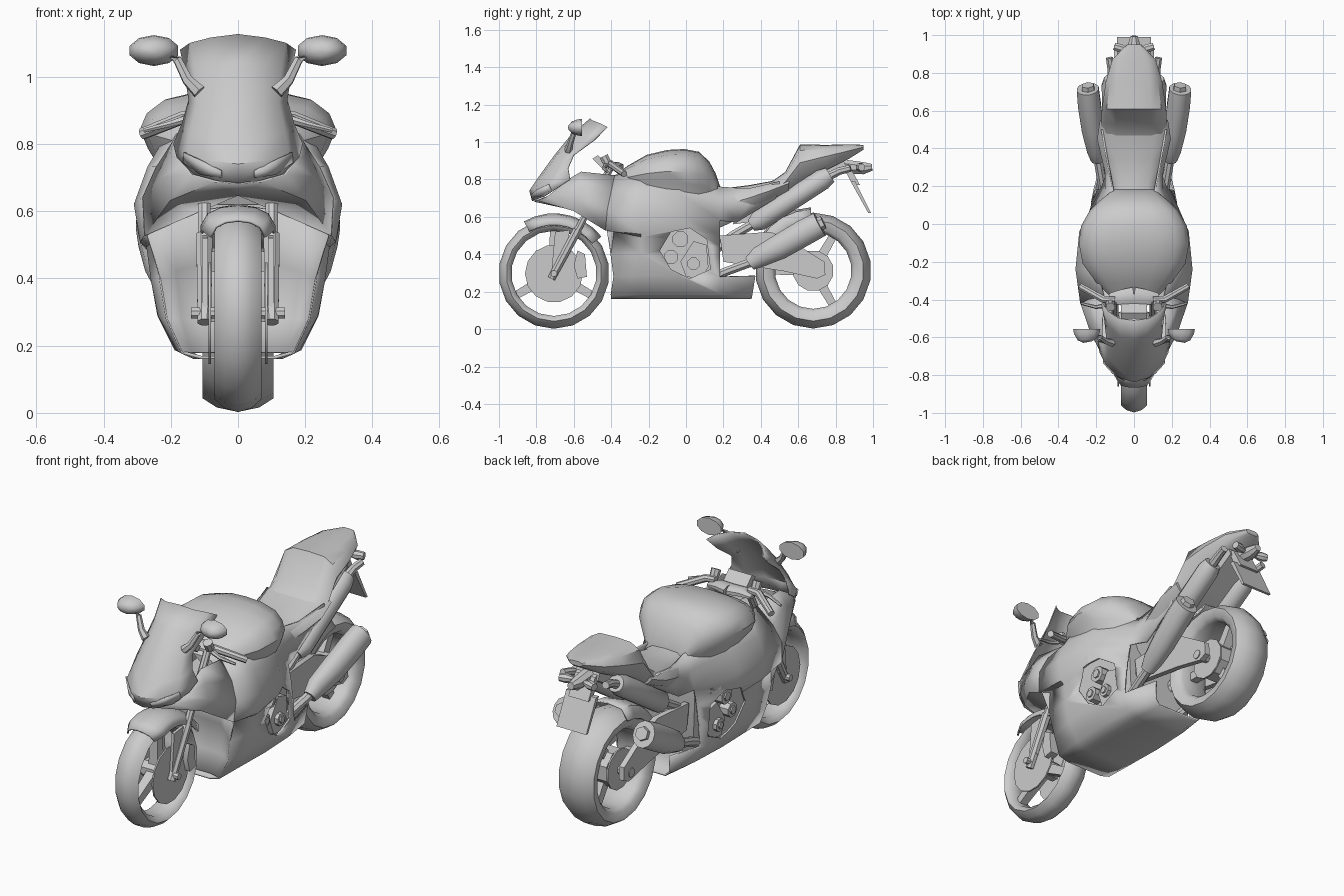
import bpy, bmesh, math
from mathutils import Vector

grey = bpy.data.materials.new("plain grey")
grey.diffuse_color = (0.6, 0.6, 0.6, 1)


def finish(name, bm, angle=40, mirror=False, thick=0):
    bmesh.ops.recalc_face_normals(bm, faces=bm.faces)
    me = bpy.data.meshes.new(name)
    bm.to_mesh(me)
    bm.free()
    me.materials.append(grey)
    ob = bpy.data.objects.new(name, me)
    bpy.context.collection.objects.link(ob)
    bpy.ops.object.select_all(action='DESELECT')
    ob.select_set(True)
    bpy.context.view_layer.objects.active = ob
    bpy.ops.object.shade_smooth_by_angle(angle=math.radians(angle))
    if mirror:
        ob.modifiers.new("mirror", 'MIRROR')
    if thick:
        s = ob.modifiers.new("thick", 'SOLIDIFY')
        s.thickness, s.offset = thick, 0
    return ob


def grid(name, cols, cap=False, **kw):
    """Skin between columns of points; None leaves a gap."""
    bm = bmesh.new()
    vs = [[bm.verts.new(p) if p else None for p in c] for c in cols]
    for a, b in zip(vs, vs[1:]):
        for i in range(len(a) - 1):
            q = [a[i], a[i + 1], b[i + 1], b[i]]
            if None not in q:
                bm.faces.new(q)
    if cap:
        bm.faces.new(vs[0])
        bm.faces.new(vs[-1])
    return finish(name, bm, **kw)


def tube(name, pts, radii, n=8, sx=1.0, mirror=True, angle=40):
    """Round or flattened bar through points, closed at both ends."""
    pts = [Vector(p) for p in pts]
    bm, rings = bmesh.new(), []
    for i, p in enumerate(pts):
        d = (pts[min(i + 1, len(pts) - 1)] - pts[max(i - 1, 0)]).normalized()
        ref = Vector((1, 0, 0)) if abs(d.x) < .8 else Vector((0, 0, 1))
        v = d.cross(ref).normalized()
        u = v.cross(d)
        rings.append([bm.verts.new(p + radii[i] * (u * sx * math.cos(t) + v * math.sin(t)))
                      for t in [2 * math.pi * (k + .5) / n for k in range(n)]])
    for a, b in zip(rings, rings[1:]):
        for k in range(n):
            bm.faces.new((a[k], a[(k + 1) % n], b[(k + 1) % n], b[k]))
    bm.faces.new(rings[0])
    bm.faces.new(rings[-1])
    return finish(name, bm, angle, mirror)


def disc(name, x0, x1, y, z, r, n=8, mirror=True):
    return tube(name, [(x0, y, z), (x1, y, z)], [r, r], n, mirror=mirror)


def plate(name, outline, x0, x1, mirror=True):
    """Side outline (y, z) extruded between two x values."""
    bm = bmesh.new()
    f = bm.faces.new([bm.verts.new((x0, y, z)) for y, z in outline])
    g = bmesh.ops.extrude_face_region(bm, geom=[f])["geom"]
    bmesh.ops.translate(bm, vec=(x1 - x0, 0, 0), verts=[v for v in g if isinstance(v, bmesh.types.BMVert)])
    return finish(name, bm, 30, mirror)


def wheel(name, y, z, R, w, rin, hub, turn):
    # tyre: rounded section spun about the axle
    prof = [(rin, -w * .65), (rin + .02, -w * .92), (R - .04, -w), (R - .013, -w * .6), (R, 0)]
    prof += [(r, -x) for r, x in prof[-2::-1]]
    n, bm = 18, bmesh.new()
    rings = [[bm.verts.new((x, y + r * math.cos(t), z + r * math.sin(t))) for r, x in prof]
             for t in [2 * math.pi * (k + .5) / n for k in range(n)]]
    for k in range(n):
        a, b = rings[k], rings[(k + 1) % n]
        for i in range(len(prof)):
            j = (i + 1) % len(prof)
            bm.faces.new((a[i], a[j], b[j], b[i]))
    finish(name + "_tyre", bm, 60)
    disc(name + "_hub", -.06, .06, y, z, hub, 8, False)
    # three spokes
    for k in range(3):
        t = turn + k * 2 * math.pi / 3
        c, s = math.cos(t), math.sin(t)
        tube(name + "_spoke", [(0, y, z), (0, y + rin * 1.03 * c, z + rin * 1.03 * s)], [.04, .03], 4, mirror=False)


wheel("front_wheel", -.706, .298, .296, .07, .228, .05, math.pi / 2)
wheel("rear_wheel", .68, .313, .31, .105, .205, .1, math.pi / 3)
disc("front_brake_disc", .08, .088, -.706, .297, .155, 14)
disc("rear_brake_disc", .07, .078, .68, .312, .11, 12)
disc("front_axle", 0, .14, -.706, .297, .018)
disc("rear_axle", 0, .15, .68, .312, .025)
plate("brake_caliper", [(-.58, .42), (-.54, .40), (-.53, .28), (-.58, .27), (-.6, .34)], .065, .115)

# forks, clamp and handlebars
tube("fork_lower", [(.1, -.72, .27), (.1, -.58, .53)], [.022, .026])
tube("fork_upper", [(.1, -.60, .49), (.1, -.40, .87)], [.02, .02])
plate("fork_bracket", [(-.70, .52), (-.62, .53), (-.66, .33), (-.72, .30)], .09, .105)
tube("top_clamp", [(0, -.38, .87), (.07, -.39, .87), (.13, -.39, .86)], [.05, .045, .025], sx=.5)
tube("handlebar", [(.1, -.40, .885), (.16, -.40, .88), (.285, -.33, .83)], [.018, .02, .018])
tube("brake_lever", [(.15, -.43, .875), (.2, -.44, .86), (.28, -.42, .84)], [.014, .01, .007], 6)
tube("fluid_reservoir", [(.125, -.42, .885), (.125, -.44, .925)], [.024, .026])
plate("instrument_panel", [(-.50, .91), (-.47, .93), (-.42, .88), (-.45, .86)], -.07, .07, False)

# front mudguard, short and tucked behind the nose
cols = []
for k in range(8):
    t = math.radians(38 + 82 * k / 7)
    e = .75 if k == 7 else 1
    cols.append([(x * e, -.706 + r * math.cos(t), .297 + r * math.sin(t))
                 for x, r in [(0, .318), (.05, .312), (.088, .295), (.108, .26)]])
grid("front_mudguard", cols, mirror=True, thick=.008)

# nose cowl with screen, each row from centre to edge
grid("nose_and_screen", [
    [(0, -.82, .685), (.06, -.81, .69), (.13, -.755, .71), (.18, -.68, .76)],
    [(0, -.835, .74), (.08, -.81, .75), (.15, -.74, .77), (.19, -.62, .80)],
    [(0, -.78, .82), (.08, -.765, .82), (.14, -.70, .83), (.165, -.63, .86)],
    [(0, -.70, .93), (.07, -.69, .93), (.12, -.65, .92), (.145, -.60, .93)],
    [(0, -.61, 1.04), (.07, -.595, 1.03), (.125, -.55, 1.01), (.157, -.49, 1.01)],
    [(0, -.51, 1.125), (.08, -.50, 1.115), (.14, -.46, 1.10), (.17, -.42, 1.08)],
], mirror=True, thick=.006)
grid("headlight", [[(.05, -.829, .72), (.05, -.818, .70)], [(.11, -.79, .75), (.11, -.78, .71)],
                   [(.16, -.735, .775), (.16, -.72, .745)]], mirror=True, thick=.009)

# upper side fairing
grid("upper_fairing", [
    [(.17, -.68, .77), (.16, -.70, .74), (.14, -.74, .71), (.07, -.79, .69), (0, -.81, .685)],
    [(.17, -.56, .84), (.20, -.57, .77), (.225, -.58, .70), (.20, -.60, .635), (0, -.65, .65)],
    [(.16, -.38, .82), (.24, -.40, .73), (.28, -.42, .64), (.275, -.43, .53), (.12, -.40, .60)],
], mirror=True, thick=.008)

# main side fairing with a fold at the vent, closed under the belly
xs = lambda y, p: [(x, y, z) for x, z in p]
side = grid("side_fairing", [
    [(.16, -.38, .82), (.24, -.40, .73), (.28, -.42, .64), (.275, -.43, .53), (.24, -.385, .525),
     (.23, -.40, .40), (.21, -.385, .28), (.165, -.40, .18), (.11, -.40, .165), (0, -.40, .165)],
    xs(-.24, [(.2, .84), (.265, .73), (.305, .62), (.287, .51), (.268, .495), (.255, .40), (.233, .29), (.18, .19),
              (.13, .165), (0, .165)]),
    xs(-.04, [(.2, .82), (.245, .73), (.285, .62), (.27, .53), (.262, .48), (.252, .40), (.235, .29), (.185, .19),
              (.13, .165), (0, .165)]),
    xs(.18, [(.11, .76), (.15, .68), (.175, .58), (.19, .50), (.197, .44), (.205, .38), (.21, .28), (.175, .19),
             (.13, .165), (0, .165)]),
    [(.14, .33, .75), (.15, .34, .68), (.14, .27, .57), None, None, None,
     (.16, .37, .285), (.15, .355, .19), (.12, .35, .165), (0, .35, .165)],
    [(.17, .5, .79), (.165, .5, .74), (.14, .48, .70)] + [None] * 7,
], mirror=True, thick=.01)
cutter = plate("engine_opening_cutter", [(-.14, .42), (-.08, .52), (.02, .54), (.11, .48), (.13, .32),
                                         (.02, .27), (-.08, .32)], -.6, .6, False)
cutter.hide_render = True
cutter.hide_viewport = True
cut = side.modifiers.new("engine opening", 'BOOLEAN')
cut.object, cut.operation = cutter, 'DIFFERENCE'

# inner fairing curving in behind the front wheel
grid("inner_fairing", [
    [(.27, -.42, .53), (.23, -.40, .40), (.21, -.385, .28), (.165, -.40, .18)],
    [(.20, -.40, .57), (.185, -.365, .42), (.17, -.355, .28), (.14, -.39, .18)],
    [(.12, -.39, .60), (.13, -.33, .44), (.12, -.33, .28), (.10, -.38, .18)],
    [(0, -.38, .62), (0, -.32, .44), (0, -.33, .28), (0, -.38, .18)],
], mirror=True, thick=.008)

# engine
plate("engine_block", [(-.28, .62), (-.26, .24), (.15, .21), (.18, .3), (.16, .66)], -.17, .17, False)
plate("engine_cover", [(-.03, .36), (0, .28), (.08, .27), (.12, .33), (.11, .45), (.04, .47)], .16, .215)
for y, z, r, x in [(.04, .35, .035, .235), (-.03, .48, .045, .225), (-.08, .385, .04, .225)]:
    disc("engine_cap", .16, x, y, z, r)
    disc("engine_cap_boss", .16, x + .008, y, z, r * .55, 6)


# lofted body: each section is y, half width, top, bottom
def body(name, prof, secs, **kw):
    return grid(name, [[(w * u, y, b + (t - b) * v) for u, v in prof] for y, w, t, b in secs],
                cap=True, mirror=True, **kw)


tank = [(0, 1), (.4, .975), (.75, .87), (.93, .68), (1, .45), (.92, .18), (.8, -.1), (.72, -.5)]
body("fuel_tank", tank, [
    (-.39, .12, .815, .77), (-.31, .2, .875, .76), (-.21, .272, .932, .75), (-.1, .292, .958, .75),
    (-.01, .28, .963, .74), (.07, .235, .948, .73), (.125, .18, .895, .72), (.16, .135, .83, .70),
    (.185, .115, .755, .68)])
shell = [(0, 1), (.55, .98), (.85, .85), (1, .55), (.85, .2), (.6, 0), (0, 0)]
body("seat", shell, [(.13, .13, .77, .52), (.22, .14, .755, .56), (.34, .17, .77, .62), (.45, .195, .79, .68),
                     (.55, .18, .82, .73)])
body("tail", shell, [(.46, .175, .79, .68), (.53, .175, .84, .72), (.61, .17, .988, .77), (.75, .15, .985, .85),
                     (.87, .115, .988, .91), (.95, .04, .985, .96)])
plate("undertail", [(.3, .68), (.62, .82), (.84, .91), (.86, .86), (.66, .74), (.4, .58), (.25, .56)], -.07, .07, False)

# rear lights and number plate holder
plate("plate_bracket", [(.83, .89), (.87, .88), (.93, .77), (.89, .77)], -.06, .06, False)
plate("number_plate", [(.88, .79), (.905, .79), (.99, .62), (.975, .62)], -.09, .09, False)
tube("tail_lamp", [(0, .84, .87), (0, .95, .86), (0, .995, .865)], [.04, .035, .02], mirror=False)
tube("rear_indicator", [(.03, .92, .865), (.07, .93, .865), (.105, .94, .865)], [.012, .025, .02])

# swing arm and rear hugger
plate("swing_arm", [(.18, .50), (.45, .52), (.55, .48), (.74, .36), (.745, .29), (.70, .27), (.52, .31), (.2, .36)],
      .115, .145)
cols = []
for k in range(6):
    t = math.radians(92 + 70 * k / 5)
    cols.append([(x, .68 + r * math.cos(t), .312 + r * math.sin(t)) for x, r in [(0, .335), (.08, .325), (.118, .27)]])
grid("rear_hugger", cols, mirror=True, thick=.008)

# exhausts: two lower and two upper silencers
tube("lower_silencer", [(.195, .34, .35), (.20, .39, .385), (.218, .50, .44), (.236, .63, .515), (.245, .715, .56)],
     [.04, .058, .07, .073, .07], 12, sx=.86)
tube("lower_silencer_tip", [(.24, .69, .55), (.245, .735, .572)], [.04, .036], 6)
tube("lower_pipe", [(.15, .1, .26), (.17, .22, .31), (.195, .37, .365)], [.028, .025, .025])
tube("upper_silencer", [(.105, .35, .555), (.11, .39, .58), (.115, .73, .80), (.115, .77, .825)],
     [.035, .058, .058, .045], 12)
tube("upper_silencer_tip", [(.115, .75, .81), (.12, .82, .845), (.13, .88, .86)], [.025, .022, .02])
tube("upper_pipe", [(.11, .15, .42), (.11, .25, .50), (.105, .38, .575)], [.028, .026, .026])

# mirrors: rounded in front, flat glass behind
tube("mirror_stalk", [(.115, -.63, .955), (.15, -.62, .99), (.18, -.60, 1.05), (.22, -.59, 1.07)],
     [.022, .017, .014, .012], 6)
tube("mirror_head", [(.245, -.625, 1.078), (.248, -.61, 1.078), (.25, -.58, 1.078), (.25, -.555, 1.078)],
     [.015, .032, .043, .046], 10, sx=1.65, angle=50)
